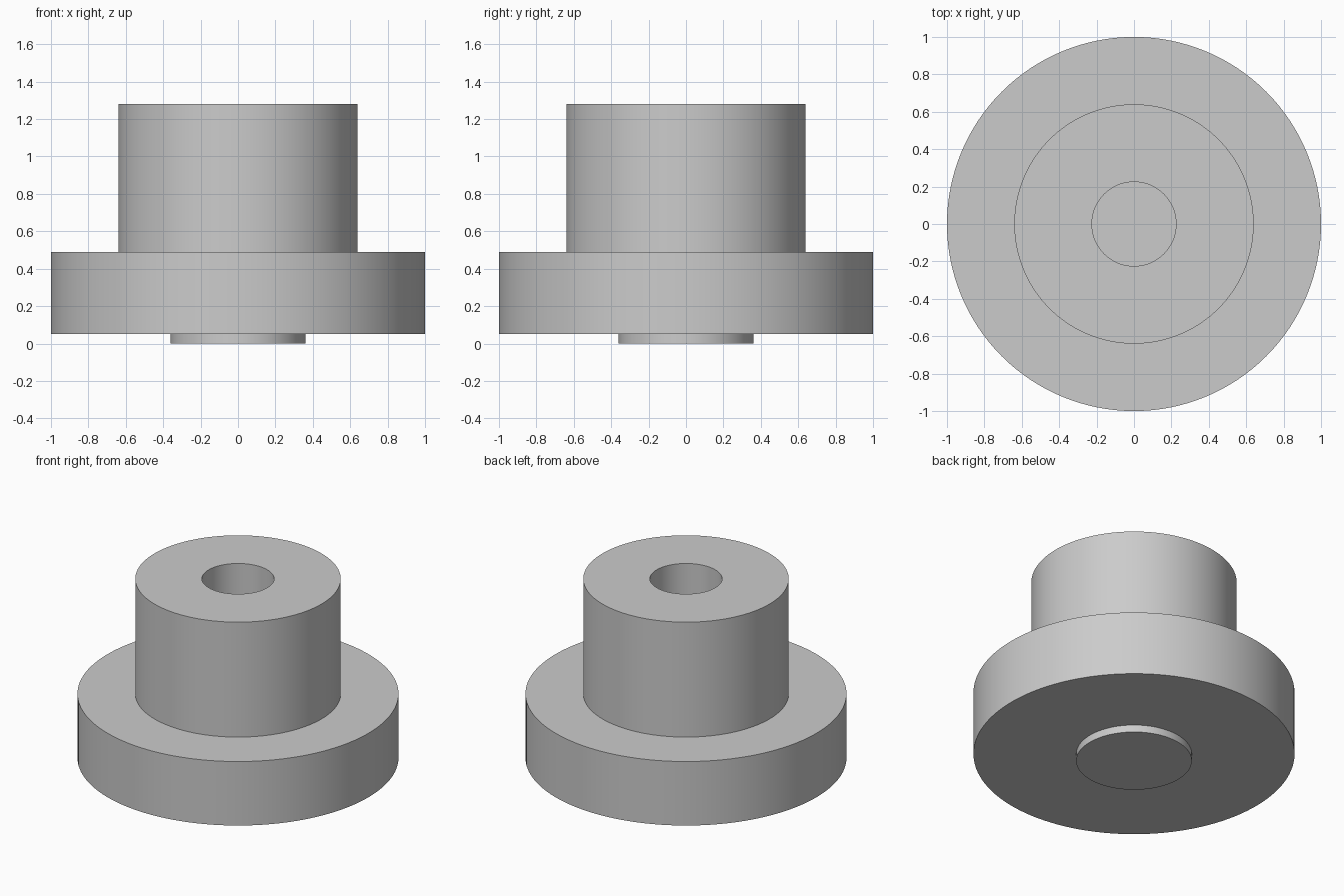
import bpy
import bmesh
from math import pi, radians
from mathutils import Vector

SEGMENTS = 128

cube = bpy.data.objects.get("Cube")
if cube:
    bpy.data.objects.remove(cube, do_unlink=True)

# One plain grey for the whole bushing
grey = bpy.data.materials.new("plain grey")
grey.use_nodes = True
color = (0.6, 0.6, 0.6, 1.0)
grey.diffuse_color = color
grey.node_tree.nodes["Principled BSDF"].inputs["Base Color"].default_value = color

# Radii and heights of the turned steps
foot_r, flange_r, barrel_r, bore_r = 0.36, 1.0, 0.64, 0.225
flange_bottom, flange_top, barrel_top = 0.05, 0.49, 1.28
bore_floor = flange_top

# Half section, from the centre of the foot to the centre of the bore floor
profile = [
    (0, 0), (foot_r, 0), (foot_r, flange_bottom),
    (flange_r, flange_bottom), (flange_r, flange_top),
    (barrel_r, flange_top), (barrel_r, barrel_top),
    (bore_r, barrel_top), (bore_r, bore_floor), (0, bore_floor),
]


def lathe(name, points, material):
    """Turn a half section around the z axis into a closed solid."""
    bm = bmesh.new()
    verts = [bm.verts.new((r, 0, z)) for r, z in points]
    edges = [bm.edges.new(pair) for pair in zip(verts, verts[1:])]
    bmesh.ops.spin(bm, geom=verts + edges, cent=Vector(), axis=(0, 0, 1),
                   angle=2 * pi, steps=SEGMENTS, use_duplicate=False)
    bmesh.ops.remove_doubles(bm, verts=bm.verts, dist=0.0001)
    bmesh.ops.recalc_face_normals(bm, faces=bm.faces)
    mesh = bpy.data.meshes.new(name)
    bm.to_mesh(mesh)
    bm.free()
    mesh.materials.append(material)
    obj = bpy.data.objects.new(name, mesh)
    bpy.context.collection.objects.link(obj)
    return obj


# Flanged bushing with a blind bore and a short foot
bushing = lathe("flanged_bushing", profile, grey)
bpy.ops.object.select_all(action="DESELECT")
bushing.select_set(True)
bpy.context.view_layer.objects.active = bushing
bpy.ops.object.shade_smooth_by_angle(angle=radians(30))
